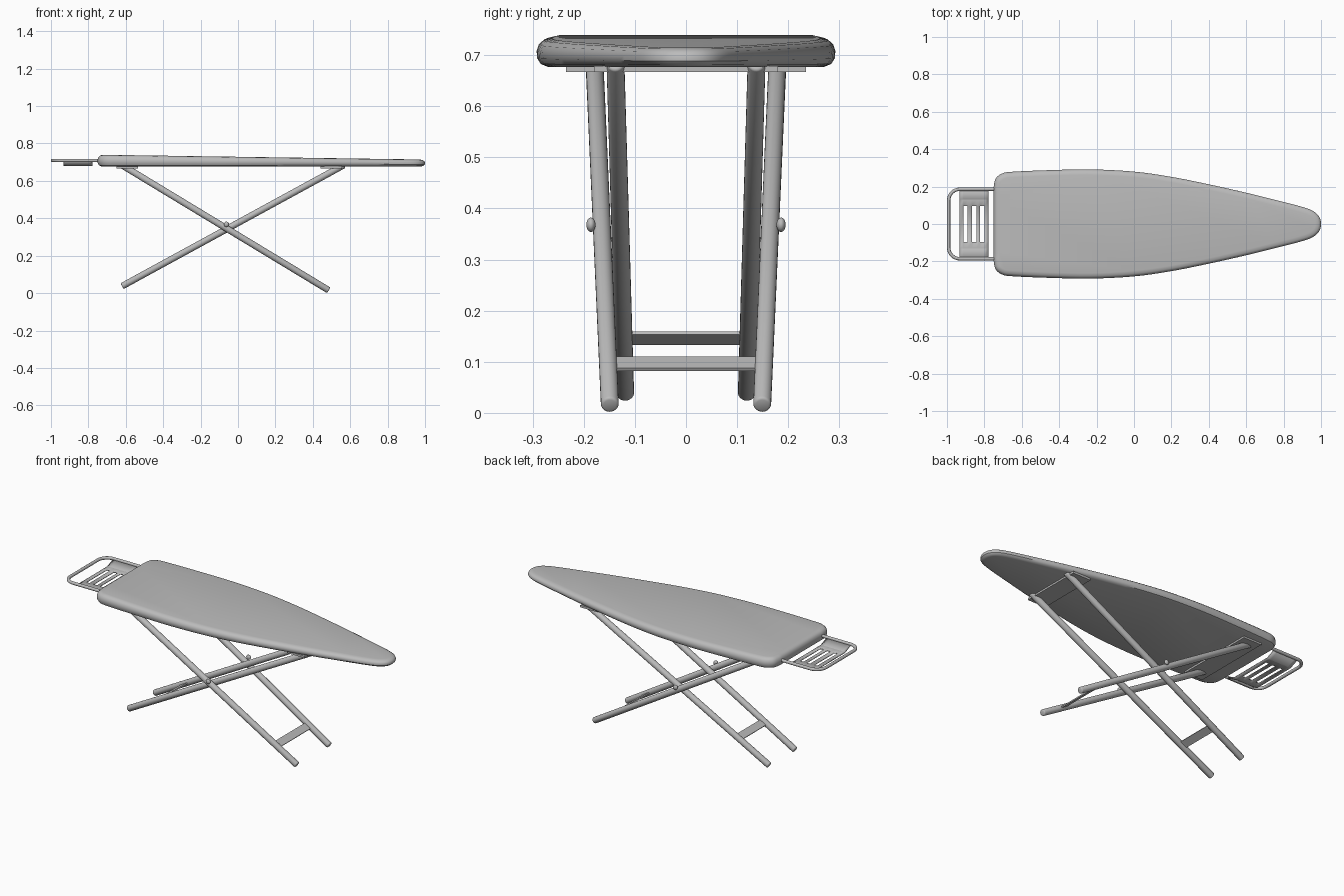
import bpy, bmesh, math
from mathutils import Vector

cube = bpy.data.objects.get("Cube")
if cube:
    bpy.data.objects.remove(cube, do_unlink=True)

grey = bpy.data.materials.new("plain grey")
grey.use_nodes = True
GREY = (0.5, 0.5, 0.5, 1)
grey.diffuse_color = GREY
grey.node_tree.nodes["Principled BSDF"].inputs["Base Color"].default_value = GREY


def finish(name, bm, angle=35):
    """Turn a bmesh into a shaded object."""
    bmesh.ops.recalc_face_normals(bm, faces=bm.faces)
    mesh = bpy.data.meshes.new(name)
    bm.to_mesh(mesh)
    bm.free()
    obj = bpy.data.objects.new(name, mesh)
    bpy.context.collection.objects.link(obj)
    mesh.materials.append(grey)
    bpy.ops.object.select_all(action="DESELECT")
    obj.select_set(True)
    bpy.context.view_layer.objects.active = obj
    bpy.ops.object.shade_smooth_by_angle(angle=math.radians(angle))
    return obj


def box(name, center, size, tilt=0):
    bm = bmesh.new()
    bmesh.ops.create_cube(bm, size=1)
    bmesh.ops.scale(bm, vec=size, verts=bm.verts)
    obj = finish(name, bm)
    obj.location = center
    obj.rotation_euler.y = tilt
    return obj


def tube(name, start, end, radius):
    """Round bar with softened ends."""
    axis = end - start
    bm = bmesh.new()
    bmesh.ops.create_cone(bm, cap_ends=True, segments=24, radius1=radius,
                          radius2=radius, depth=axis.length)
    rims = [e for e in bm.edges if abs(e.verts[0].co.z - e.verts[1].co.z) < 1e-5]
    bmesh.ops.bevel(bm, geom=rims, offset=radius * 0.3, segments=2,
                    profile=0.5, affect="EDGES")
    obj = finish(name, bm, 50)
    obj.location = (start + end) / 2
    obj.rotation_euler = axis.to_track_quat("Z", "Y").to_euler()
    return obj


def smooth_loop(points, steps):
    """Closed Catmull-Rom loop through the points."""
    n, out = len(points), []
    for i in range(n):
        a, b, c, d = (points[(i + k - 1) % n] for k in range(4))
        for s in range(steps):
            t = s / steps
            out.append(0.5 * (2 * b + (c - a) * t + (2 * a - 5 * b + 4 * c - d) * t**2
                              + (3 * b - a - 3 * c + d) * t**3))
    return out


# Padded board: half outline from the nose to the square end, mirrored
half = [(1, 0), (0.988, 0.042), (0.95, 0.073), (0.88, 0.097), (0.75, 0.13),
        (0.6, 0.167), (0.4, 0.212), (0.2, 0.252), (0, 0.28), (-0.23, 0.292),
        (-0.45, 0.288), (-0.64, 0.28), (-0.7, 0.272), (-0.738, 0.245),
        (-0.75, 0.2), (-0.75, 0.15), (-0.75, 0)]
loop = [Vector(p) for p in half] + [Vector((x, -y)) for x, y in half[-2:0:-1]]
outline = smooth_loop(loop, 4)
count = len(outline)

# Rounded edge as inset and share of the thickness
edge_profile = [(0.022, 0), (0.008, 0.1), (0.001, 0.3), (0, 0.55),
                (0.004, 0.78), (0.014, 0.94), (0.03, 1)]
BOTTOM = 0.677
bm = bmesh.new()
rings = []
for inset, share in edge_profile:
    ring = []
    for i, p in enumerate(outline):
        along = (outline[(i + 1) % count] - outline[i - 1]).normalized()
        q = p + Vector((-along.y, along.x)) * inset
        top = 0.74 - 0.026 * (q.x + 0.75) / 1.75
        ring.append(bm.verts.new((q.x, q.y, BOTTOM + (top - BOTTOM) * share)))
    rings.append(ring)
for low, high in zip(rings, rings[1:]):
    for i in range(count):
        j = (i + 1) % count
        bm.faces.new((low[i], low[j], high[j], high[i]))
bm.faces.new(rings[0])
bm.faces.new(rings[-1])
finish("padded_board", bm)

# Mounting plates under the board
box("rear_mounting_plate", (-0.593, 0, 0.673), (0.115, 0.47, 0.012))
box("nose_mounting_plate", (0.498, 0, 0.673), (0.115, 0.36, 0.012))


# Crossed leg frames: foot and top are (x, half width, z)
def leg_frame(name, foot, top, bar_height):
    foot, top = Vector(foot), Vector(top)
    for side, sign in (("left", 1), ("right", -1)):
        flip = Vector((1, sign, 1))
        tube(f"{name}_leg_{side}", foot * flip, top * flip, 0.0175)
    mid = foot.lerp(top, (bar_height - foot.z) / (top.z - foot.z))
    slope = math.atan2(top.z - foot.z, top.x - foot.x)
    box(f"{name}_crossbar", (mid.x, 0, mid.z), (0.043, mid.y * 2, 0.007), -slope)


leg_frame("outer", (0.485, 0.149, 0.015), (-0.622, 0.179, 0.685), 0.096)
leg_frame("inner", (-0.62, 0.119, 0.037), (0.567, 0.138, 0.685), 0.146)

# Pivot rivets where the frames cross
for side, sign in (("left", 1), ("right", -1)):
    bm = bmesh.new()
    bmesh.ops.create_uvsphere(bm, u_segments=20, v_segments=12, radius=1)
    bmesh.ops.scale(bm, vec=(0.014, 0.009, 0.014), verts=bm.verts)
    rivet = finish(f"pivot_rivet_{side}", bm, 60)
    rivet.location = (-0.062, sign * 0.186, 0.368)

# Bent wire frame of the iron rest
curve = bpy.data.curves.new("rest_wire_frame", "CURVE")
curve.dimensions = "3D"
curve.bevel_depth = 0.009
curve.bevel_resolution = 3
curve.use_fill_caps = True
path = [(-0.73, 0.186)]
for sign, begin in ((1, 90), (-1, 180)):
    for k in range(9):
        a = math.radians(begin + k * 90 / 8)
        path.append((-0.931 + 0.06 * math.cos(a), sign * 0.126 + 0.06 * math.sin(a)))
path.append((-0.73, -0.186))
spline = curve.splines.new("POLY")
spline.points.add(len(path) - 1)
for point, (x, y) in zip(spline.points, path):
    point.co = (x, y, 0.709, 1)
curve.materials.append(grey)
bpy.context.collection.objects.link(bpy.data.objects.new("rest_wire_frame", curve))

# Slotted tray with sloping sides that hang from the wire
xs = [-0.933, -0.912, -0.89, -0.866, -0.842, -0.824, -0.8, -0.778]
rows = [(-0.18, 0.707), (-0.13, 0.686), (-0.095, 0.686),
        (0.095, 0.686), (0.13, 0.686), (0.18, 0.707)]
bm = bmesh.new()
grid = [[bm.verts.new((x, y, z)) for x in xs] for y, z in rows]
for r in range(len(rows) - 1):
    for c in range(len(xs) - 1):
        if r == 2 and c % 2:
            continue
        bm.faces.new((grid[r][c], grid[r][c + 1], grid[r + 1][c + 1], grid[r + 1][c]))
tray = finish("rest_tray", bm, 20)
solid = tray.modifiers.new("thickness", "SOLIDIFY")
solid.thickness = 0.006
